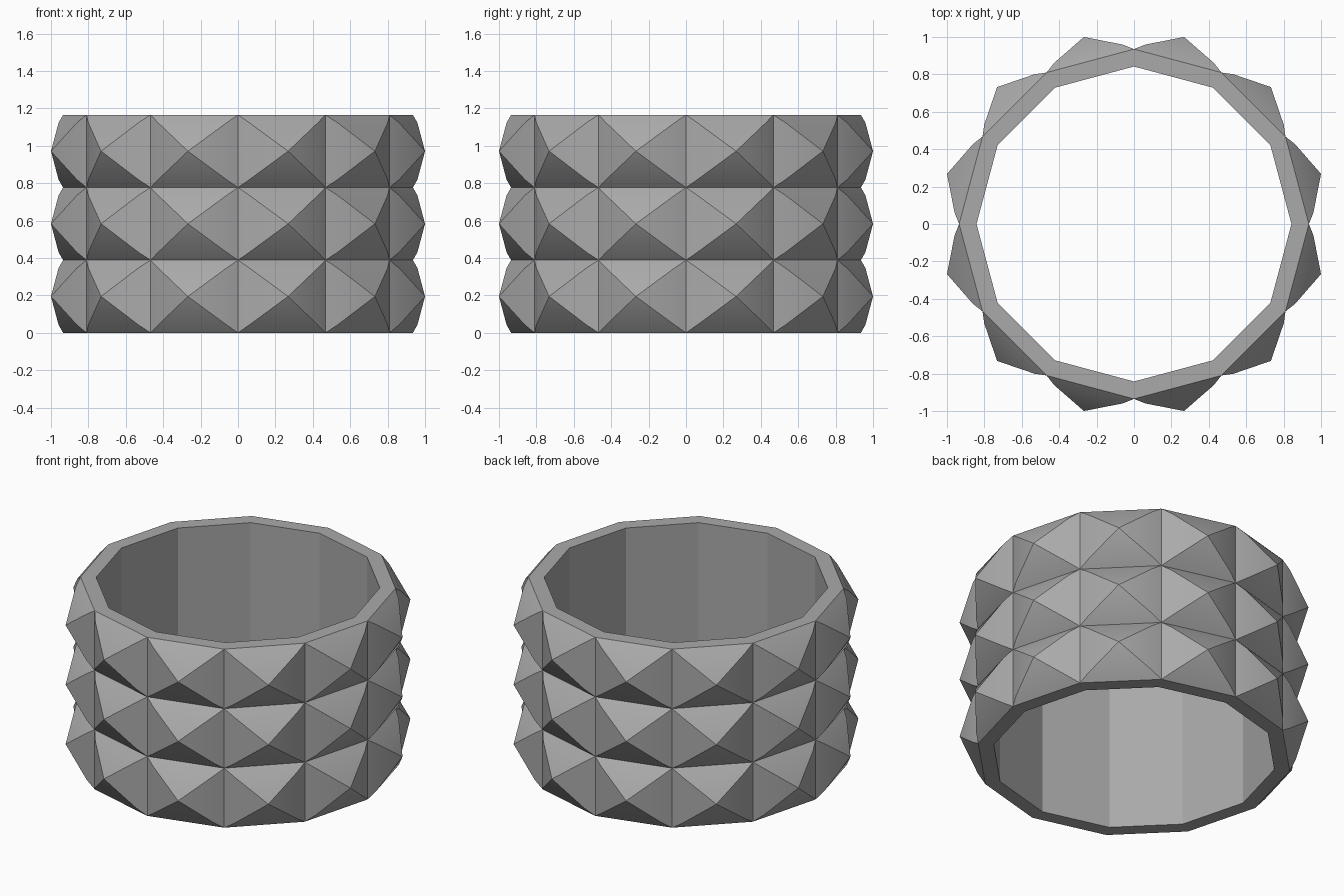
import bpy, bmesh
from math import sin, cos, pi, radians
from mathutils import Vector

cube = bpy.data.objects.get("Cube")
if cube:
    bpy.data.objects.remove(cube, do_unlink=True)

SIDES, ROWS = 12, 3
HEIGHT = 1.165
OUTER, INNER = 0.935, 0.842
STUD, SHOULDER, SHOULDER_SCALE = 0.132, 0.039, 0.785
ROW = HEIGHT / ROWS

grey = bpy.data.materials.new("Grey metal")
grey.use_nodes = True
grey.diffuse_color = (0.4, 0.4, 0.4, 1)
grey.node_tree.nodes["Principled BSDF"].inputs["Base Color"].default_value = (0.4, 0.4, 0.4, 1)

bm = bmesh.new()


def ring(radius, z):
    return [bm.verts.new((radius * cos(2 * pi * i / SIDES), radius * sin(2 * pi * i / SIDES), z))
            for i in range(SIDES)]


def bridge(a, b):
    for i in range(SIDES):
        j = (i + 1) % SIDES
        bm.faces.new((a[i], a[j], b[j], b[i]))


def stud(corners, normal):
    """Pyramid with a slightly rounded shoulder on one panel."""
    centre = sum((v.co for v in corners), Vector()) / 4
    shoulder = [bm.verts.new(centre + (v.co - centre) * SHOULDER_SCALE + normal * SHOULDER)
                for v in corners]
    tip = bm.verts.new(centre + normal * STUD)
    for i in range(4):
        j = (i + 1) % 4
        bm.faces.new((corners[i], corners[j], shoulder[j], shoulder[i]))
        bm.faces.new((shoulder[i], shoulder[j], tip))


# Studded outer wall
outer = [ring(OUTER, ROW * k) for k in range(ROWS + 1)]
for low, high in zip(outer, outer[1:]):
    for i in range(SIDES):
        j = (i + 1) % SIDES
        angle = 2 * pi * (i + 0.5) / SIDES
        stud((low[i], low[j], high[j], high[i]), Vector((cos(angle), sin(angle), 0)))

# Flat rims and plain inner wall
inner_low, inner_high = ring(INNER, 0), ring(INNER, HEIGHT)
bridge(outer[-1], inner_high)
bridge(inner_high, inner_low)
bridge(inner_low, outer[0])
bmesh.ops.recalc_face_normals(bm, faces=bm.faces)

mesh = bpy.data.meshes.new("studded_ring")
bm.to_mesh(mesh)
bm.free()
mesh.materials.append(grey)
band = bpy.data.objects.new("studded_ring", mesh)
bpy.context.collection.objects.link(band)

# Soften only the stud shoulders
bpy.ops.object.select_all(action='DESELECT')
band.select_set(True)
bpy.context.view_layer.objects.active = band
bpy.ops.object.shade_smooth_by_angle(angle=radians(25))
